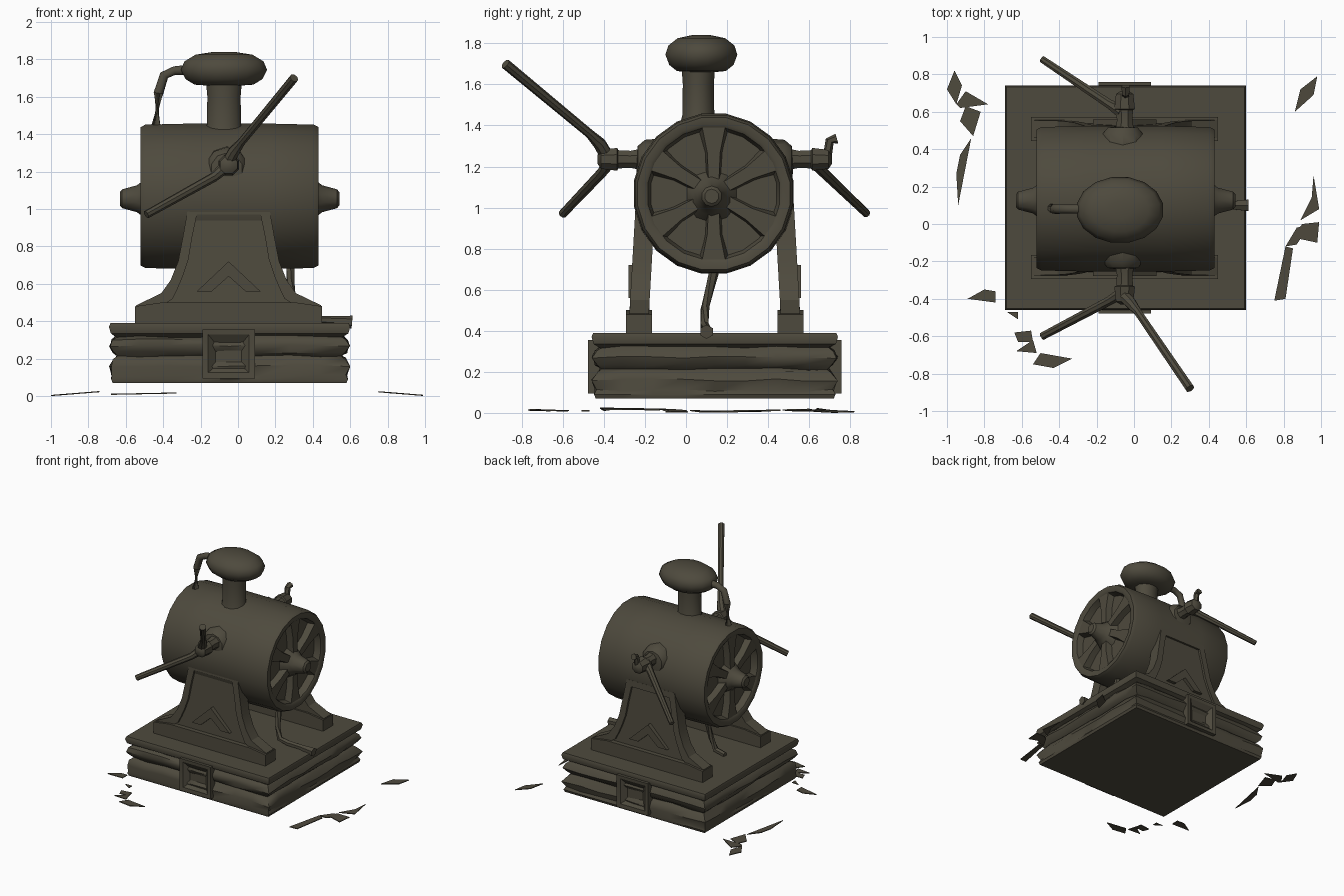
import bpy, bmesh, math, random
from mathutils import Vector

if "Cube" in bpy.data.objects:
    bpy.data.objects.remove(bpy.data.objects["Cube"])

random.seed(4)
mat = bpy.data.materials.new("dark olive metal")
mat.diffuse_color = (0.076, 0.068, 0.047, 1)
mat.use_nodes = True
mat.node_tree.nodes["Principled BSDF"].inputs["Base Color"].default_value = mat.diffuse_color


def finish(name, bm, angle=35):
    bmesh.ops.recalc_face_normals(bm, faces=bm.faces)
    me = bpy.data.meshes.new(name)
    bm.to_mesh(me)
    bm.free()
    ob = bpy.data.objects.new(name, me)
    bpy.context.collection.objects.link(ob)
    me.materials.append(mat)
    bpy.ops.object.select_all(action='DESELECT')
    ob.select_set(True)
    bpy.context.view_layer.objects.active = ob
    bpy.ops.object.shade_smooth_by_angle(angle=math.radians(angle))
    return ob


def loft(name, rings, angle=35):
    """Skin a list of closed rings and cap both ends."""
    bm = bmesh.new()
    rows = [[bm.verts.new(p) for p in r] for r in rings]
    n = len(rows[0])
    for a, b in zip(rows, rows[1:]):
        for i in range(n):
            bm.faces.new((a[i], a[(i + 1) % n], b[(i + 1) % n], b[i]))
    bm.faces.new(rows[0])
    bm.faces.new(rows[-1])
    return finish(name, bm, angle)


def tube(name, pts, radii, n=8, angle=35):
    """Round tube along a path with a radius per point."""
    pts = [Vector(p) for p in pts]
    rings = []
    for i, p in enumerate(pts):
        d = (pts[min(i + 1, len(pts) - 1)] - pts[max(i - 1, 0)]).normalized()
        u = d.orthogonal().normalized() if abs(d.z) > .99 else d.cross(Vector((0, 0, 1))).normalized()
        v = d.cross(u)
        rings.append([p + radii[i] * (math.cos(t) * u + math.sin(t) * v)
                      for t in (2 * math.pi * (k + .5) / n for k in range(n))])
    return loft(name, rings, angle)


def spin(name, profile, centre, axis='X', n=20, sy=1.0, angle=35):
    """Lathe (position, radius) pairs about an axis through centre."""
    rings = []
    for a, r in profile:
        ring = []
        for k in range(n):
            t = 2 * math.pi * (k + .5) / n
            c, s = r * math.cos(t), r * math.sin(t) * sy
            off = {'X': (a, c, s), 'Y': (c, a, s), 'Z': (c, s, a)}[axis]
            ring.append(Vector(centre) + Vector(off))
        rings.append(ring)
    return loft(name, rings, angle)


# Stacked beam base: wobbling rectangular rings give the log courses
X0, X1, Y0, Y1 = -.69, .60, -.46, .74
rings = []
for z, ins in [(.07, .02), (.09, .012), (.11, .012), (.16, 0), (.20, .02), (.215, .04),
               (.235, .015), (.27, 0), (.30, .012), (.32, .035), (.335, .01), (.37, 0), (.39, .008)]:
    ring, N = [], 8
    corners = [(X0, Y0), (X1, Y0), (X1, Y1), (X0, Y1)]
    for k in range(4):
        a, b = Vector(corners[k]), Vector(corners[(k + 1) % 4])
        for i in range(N):
            p = a.lerp(b, i / N)
            j = ins + (random.uniform(0, .014) if .1 < z < .33 else 0)
            ring.append((max(X0 + j, min(X1 - j, p.x)), max(Y0 + j, min(Y1 - j, p.y)),
                         z + (random.uniform(-.006, .006) if .1 < z < .33 else 0)))
    rings.append(ring)
loft("beam_base", rings, 40)


def rect(x0, x1, z0, z1, y):
    return [(x0, y, z0), (x1, y, z0), (x1, y, z1), (x0, y, z1)]


# Square sockets on the front and back of the base
for tag, yy, s in (("front", Y0, 1), ("back", Y1, -1)):
    loft(tag + "_socket", [rect(-.19, .09, .095, .355, yy + s * .04),
                           rect(-.19, .09, .095, .355, yy - s * .018),
                           rect(-.16, .06, .125, .33, yy - s * .014),
                           rect(-.12, .02, .16, .28, yy + s * .02)], 20)

# Barrel with rounded shoulders and recessed ends
BC = (-.045, .135, 1.068)
L = .475
spin("barrel", [(-L + .06, .31), (-L + .01, .325), (-L, .34), (-L, .375), (-L + .025, .388), (-.2, .394),
                (.2, .394), (L - .025, .388), (L, .375), (L, .34), (L - .01, .325), (L - .06, .31)],
     BC, 'X', 20)

# Wheel spokes and pointed hubs at both barrel ends
for s, tag in ((-1, "left"), (1, "right")):
    face = BC[0] + s * (L - .01)
    for k in range(6):
        t = math.radians(60 * k + 30)
        r_dir = Vector((0, math.cos(t), math.sin(t)))
        side = Vector((0, -math.sin(t), math.cos(t)))
        rr = []
        for r, w in ((.04, .035), (.2, .045), (.34, .085)):
            c = Vector((face, BC[1], BC[2])) + r_dir * r
            dx = Vector((-s * .07, 0, 0))
            rr.append([c - side * w * .7, c + side * w * .7, c + side * w + dx, c - side * w + dx])
        loft(tag + "_spoke", rr, 20)
    spin(tag + "_hub", [(-s * .07, .14), (0, .095), (s * .03, .072), (s * .11, .05), (s * .122, .035)],
         (face, .125, 1.055), 'X', 10)

# Chimney and mushroom cap
spin("chimney", [(0, .11), (.05, .095), (.2, .092), (.29, .1)], (-.075, .06, 1.40), 'Z', 12, .85)
spin("chimney_cap", [(0, .09), (.005, .16), (.035, .21), (.085, .235), (.13, .215), (.165, .155), (.18, .06)],
     (-.075, .075, 1.66), 'Z', 16, .76, 60)
tube("cap_pipe", [(-.25, .08, 1.745), (-.34, .08, 1.74), (-.395, .08, 1.715), (-.425, .08, 1.62), (-.44, .085, 1.43)],
     [.03, .025, .027, .027, .03], 8, 50)

# Flared trestle supports: half outline mirrored about x = XC
XC = -.05
half = [(.495, .385), (.495, .485), (.36, .55), (.31, .62), (.27, .72), (.245, .85), (.215, 1.02)]
outline = [(XC + x, z) for x, z in half] + [(XC - x, z) for x, z in reversed(half)]
panel = [(.33, .50), (.30, .52), (.275, .57), (.245, .64), (.215, .73), (.195, .85), (.17, .97)]
inner = [(XC + x, z) for x, z in panel] + [(XC - x, z) for x, z in reversed(panel)]


def lean(z):
    return .03 * max(0, z - .5) / .52


for s, tag, yo in ((1, "front", -.275), (-1, "back", .555)):
    def ring(pts, d):
        return [(x, yo + s * (d + lean(z)), z) for x, z in pts]
    loft(tag + "_trestle", [ring(outline, .095), ring(outline, 0), ring(inner, 0), ring(inner, .018)], 25)
    # foot rail and raised chevron on the panel
    foot = [(XC - .5, .385), (XC + .5, .385), (XC + .5, .48), (XC + .36, .50), (XC - .36, .50), (XC - .5, .48)]
    loft(tag + "_foot", [[(x, yo + s * d, z) for x, z in foot] for d in (.11, -.018)], 25)
    chev = [(XC - .17, .56), (XC, .72), (XC + .17, .56), (XC + .09, .56), (XC, .64), (XC - .09, .56)]
    bm = bmesh.new()
    va = [bm.verts.new((x, yo + s * .045, z)) for x, z in chev]
    vb = [bm.verts.new((x, yo - s * .004, z)) for x, z in chev]
    for i in range(6):
        bm.faces.new((va[i], va[(i + 1) % 6], vb[(i + 1) % 6], vb[i]))
    for q in ((0, 1, 4, 5), (1, 2, 3, 4)):
        bm.faces.new([vb[i] for i in q])
    finish(tag + "_chevron", bm, 25)
    # Axle collar and stub
    yb = -.20 if s > 0 else .48
    spin(tag + "_collar", [(s * .06, .12), (0, .115), (-s * .035, .085), (-s * .04, .05)],
         (-.06, yb, 1.215), 'Y', 10)
    spin(tag + "_axle", [(0, .06), (-s * .07, .045), (-s * .13, .048), (-s * .135, .06), (-s * .215, .05), (-s * .23, .025)],
         (-.05, yb, 1.235), 'Y', 8)

# Long handles
tube("front_upper_handle", [(-.06, -.38, 1.24), (-.02, -.42, 1.31), (.02, -.47, 1.36), (.30, -.88, 1.70)],
     [.035, .032, .022, .025], 8)
tube("front_lower_handle", [(-.05, -.36, 1.24), (-.13, -.41, 1.17), (-.49, -.60, .97)], [.035, .026, .022], 8)
tube("back_handle", [(-.06, .60, 1.24), (-.13, .64, 1.20), (-.49, .88, .97)], [.04, .026, .02], 8)
tube("back_crank", [(-.05, .62, 1.25), (-.05, .675, 1.235), (-.045, .69, 1.26), (-.045, .70, 1.325), (-.045, .735, 1.335)],
     [.035, .03, .022, .022, .025], 6)

# Drain pipes below the barrel
tube("right_drain", [(.28, .14, .70), (.28, .12, .62), (.29, .095, .52), (.31, .09, .43), (.38, .10, .408),
                     (.50, .10, .405), (.61, .10, .395)], [.025, .022, .02, .022, .022, .022, .035], 6, 50)
tube("left_drain", [(-.27, .14, .70), (-.28, .12, .62), (-.29, .09, .5), (-.33, .09, .415), (-.42, .10, .40)],
     [.025, .022, .02, .022, .02], 6, 50)

# Loose flat scraps around the base, lying near the ground
scraps = [
    [(-1, .72), (-.96, .82), (-.92, .74), (-.95, .64)], [(-.95, .64), (-.9, .71), (-.78, .64), (-.93, .62)],
    [(-.93, .55), (-.90, .63), (-.82, .60), (-.86, .47)], [(-.95, .27), (-.93, .37), (-.87, .46), (-.94, .10)],
    [(-.89, -.40), (-.80, -.35), (-.74, -.36), (-.74, -.42)], [(-.68, -.47), (-.62, -.47), (-.62, -.51)],
    [(-.64, -.58), (-.55, -.57), (-.54, -.63), (-.62, -.63)], [(-.63, -.68), (-.54, -.62), (-.52, -.69)],
    [(-.54, -.75), (-.50, -.69), (-.33, -.72), (-.43, -.77)], [(.86, .60), (.89, .72), (.98, .79), (.96, .69)],
    [(.89, .02), (.95, .14), (.96, .26), (.99, .08)], [(.84, -.07), (.90, .0), (.99, .01), (.98, -.10)],
    [(.75, -.41), (.81, -.40), (.85, -.13), (.81, -.12)], [(.81, -.12), (.87, -.11), (.94, .0), (.87, -.02)]]
for pts in scraps:
    bm = bmesh.new()
    low = [(x, y, .006 + max(0, 1 - abs(x)) * (.08 if y > -.45 else .02)) for x, y in pts]
    bot = [bm.verts.new((x, y, z - .006)) for x, y, z in low]
    top = [bm.verts.new(p) for p in low]
    bm.faces.new(bot)
    bm.faces.new(top)
    for i in range(len(pts)):
        j = (i + 1) % len(pts)
        bm.faces.new((bot[i], bot[j], top[j], top[i]))
    finish("ground_scrap", bm)
